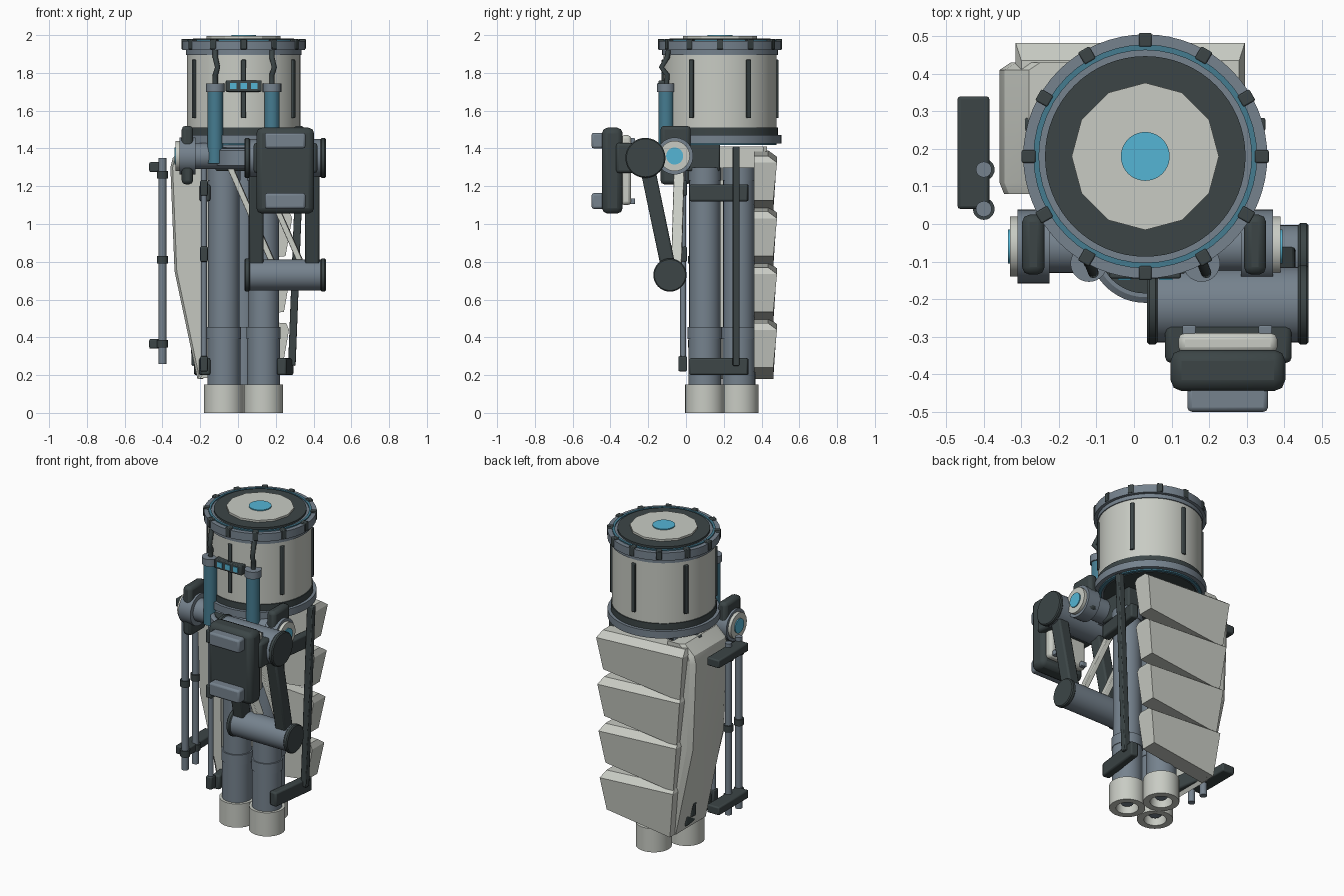
import bpy, bmesh, math
from math import radians, cos, sin
from mathutils import Matrix, Vector

cube = bpy.data.objects.get("Cube")
if cube:
    bpy.data.objects.remove(cube, do_unlink=True)


def material(name, r, g, b):
    m = bpy.data.materials.new(name)
    m.use_nodes = True
    m.diffuse_color = (r, g, b, 1)
    node = next(n for n in m.node_tree.nodes if n.type == 'BSDF_PRINCIPLED')
    node.inputs["Base Color"].default_value = (r, g, b, 1)
    return m


WHITE = material("warm_white", .58, .60, .55)
STEEL = material("blue_steel", .18, .225, .27)
DARK = material("dark_grey", .045, .06, .062)
TEAL = material("teal", .06, .2, .28)
CYAN = material("bright_cyan", .09, .46, .66)
CX, CY = .03, .18   # drum axis
made = []


def finish(name, bm, mat, matrix=None, bevel=0):
    if matrix:
        bm.transform(matrix)
    bmesh.ops.recalc_face_normals(bm, faces=bm.faces)
    me = bpy.data.meshes.new(name)
    bm.to_mesh(me)
    bm.free()
    me.materials.append(mat)
    ob = bpy.data.objects.new(name, me)
    bpy.context.collection.objects.link(ob)
    if bevel:
        mod = ob.modifiers.new("bevel", 'BEVEL')
        mod.width, mod.segments = bevel, 2
    made.append(ob)
    return ob


def lathe(name, profile, mat, loc=(0, 0, 0), axis='Z', sides=48):
    bm = bmesh.new()
    vs = [bm.verts.new((r, 0, z)) for r, z in profile]
    es = [bm.edges.new(p) for p in zip(vs, vs[1:])]
    bmesh.ops.spin(bm, geom=vs + es, cent=(0, 0, 0), axis=(0, 0, 1),
                   angle=2 * math.pi, steps=sides)
    bmesh.ops.remove_doubles(bm, verts=bm.verts, dist=1e-5)
    turn = Matrix.Rotation(radians(90), 4, 'Y') if axis == 'X' else Matrix()
    return finish(name, bm, mat, Matrix.Translation(loc) @ turn)


def rod(name, a, b, r, mat, loc=(0, 0, 0), axis='Z', sides=40):
    return lathe(name, [(0, a), (r, a), (r, b), (0, b)], mat, loc, axis, sides)


def ring(name, a, b, r0, r1, mat):
    return lathe(name, [(r0, a), (r1, a), (r1, b), (r0, b), (r0, a)], mat, (CX, CY, 0))


def box(name, lo, hi, mat, bevel=0, matrix=None):
    lo, hi = Vector(lo), Vector(hi)
    bm = bmesh.new()
    bmesh.ops.create_cube(bm, size=1)
    fit = Matrix.Translation((lo + hi) / 2) @ Matrix.Diagonal((*(hi - lo), 1))
    bm.transform(fit)
    return finish(name, bm, mat, matrix, bevel)


def beam(name, a, b, w, d, mat, bevel=0):
    """Bar from a to b, w wide and d deep."""
    a, b = Vector(a), Vector(b)
    rot = (b - a).to_track_quat('Z', 'Y').to_matrix().to_4x4()
    return box(name, (-w / 2, -d / 2, 0), (w / 2, d / 2, (b - a).length), mat, bevel,
               Matrix.Translation(a) @ rot)


def loft(name, rings, mat):
    """Solid through rings with equal point counts."""
    bm = bmesh.new()
    loops = [[bm.verts.new(p) for p in pts] for pts in rings]
    n = len(loops[0])
    for lo, hi in zip(loops, loops[1:]):
        for i in range(n):
            bm.faces.new((lo[i], lo[(i + 1) % n], hi[(i + 1) % n], hi[i]))
    bm.faces.new(loops[0])
    bm.faces.new(loops[-1])
    return finish(name, bm, mat)


# Drum
axis_at = (CX, CY, 0)
rod("drum_body", 1.44, 1.95, .3, WHITE, axis_at, sides=64)
rod("drum_base_ring", 1.425, 1.47, .325, STEEL, axis_at, sides=64)
rod("drum_dark_band", 1.47, 1.51, .306, DARK, axis_at, sides=64)
rod("drum_upper_band", 1.895, 1.92, .306, STEEL, axis_at, sides=64)
rod("drum_top_ring", 1.92, 1.97, .325, STEEL, axis_at, sides=64)
ring("top_light_ring", 1.965, 1.977, .283, .298, TEAL)
rod("top_plate", 1.96, 1.982, .267, DARK, axis_at, sides=64)
rod("top_facet_plate", 1.97, 1.994, .196, WHITE, axis_at, sides=12)
rod("top_light", 1.98, 2.0, .065, CYAN, axis_at)
rod("drum_underside", 1.418, 1.43, .27, DARK, axis_at, sides=64)
ring("under_light_ring", 1.417, 1.43, .28, .3, TEAL)
for i in range(12):
    spin = Matrix.Translation(axis_at) @ Matrix.Rotation(radians(30 * i), 4, 'Z')
    box("ring_tab", (.292, -.017, 1.925), (.329, .017, 1.98), DARK, .004, spin)
    if i % 2:
        box("drum_strip", (.29, -.013, 1.56), (.31, .013, 1.87), DARK, .004, spin)

# Front canisters, hoses and indicator
for x in (-.12, .18):
    rod("canister", 1.32, 1.71, .041, TEAL, (x, -.105, 0))
    rod("canister_cap", 1.70, 1.745, .049, STEEL, (x, -.105, 0))
    cu = bpy.data.curves.new("hose", 'CURVE')
    cu.dimensions, cu.bevel_depth, cu.use_fill_caps = '3D', .014, True
    sp = cu.splines.new('POLY')
    path = [(0, -.105, 1.73), (0, -.1, 1.79), (.012, -.13, 1.83), (0, -.1, 1.88), (0, -.09, 1.93)]
    sp.points.add(len(path) - 1)
    for p, q in zip(sp.points, path):
        p.co = (x + q[0], q[1], q[2], 1)
    cu.materials.append(DARK)
    bpy.context.collection.objects.link(bpy.data.objects.new("hose", cu))
box("indicator_panel", (-.065, -.145, 1.7), (.125, -.1, 1.76), DARK, .005)
for x in (-.025, .03, .085):
    box("indicator_light", (x - .017, -.149, 1.714), (x + .017, -.142, 1.746), CYAN)

# Three thruster tubes
for x, y in ((-.075, .1), (.135, .1), (CX, .28)):
    lathe("nozzle", [(0, .06), (.06, .06), (.065, 0), (.104, 0), (.104, .15), (0, .15)], WHITE, (x, y, 0))
    rod("nozzle_core", .03, .07, .035, STEEL, (x, y, 0))
    rod("nozzle_inner", .055, .064, .059, DARK, (x, y, 0))
    lathe("tube", [(0, .14), (.087, .14), (.087, .39), (.091, .39), (.091, .455), (.083, .455),
                   (.083, 1.23), (.087, 1.23), (.087, 1.3), (0, 1.3)], STEEL, (x, y, 0))
box("neck_block", (-.12, -.06, 1.28), (.19, .18, 1.43), DARK, .01)

# Side rails and clamps
for s in (1, -1):
    for z in (.2, 1.12):
        beam("rail_clamp", (CX + s * .2, .02, z + .045), (CX + s * .24, .33, z + .045), .05, .09, DARK, .01)
    beam("side_rail", (CX + s * .255, .265, .25), (CX + s * .3, .265, 1.41), .035, .04, DARK, .005)
rod("front_rod", .26, 1.3, .016, STEEL, (-.18, -.015, 0), sides=16)
for z in (.22, .8, 1.15):
    box("front_rod_clip", (-.2, -.04, z), (-.16, .005, z + .08), DARK, .006)

# Twin poles with brackets
for y in (.04, .145):
    rod("pole", .26, 1.35, .021, STEEL, (-.4, y, 0), sides=20)
    for z in (.345, .79, 1.24):
        rod("pole_collar", z, z + .04, .029, DARK, (-.4, y, 0), sides=20)
for z in (.34, 1.275):
    box("pole_bracket", (-.47, .04, z), (-.385, .34, z + .052), DARK, .008)

# Hip joint
lathe("hip_turntable", [(0, 1.31), (.15, 1.31), (.15, 1.39), (.135, 1.4), (0, 1.4)], STEEL, (CX, -.06, 0))
rod("hip_turntable_top", 1.39, 1.405, .125, DARK, (CX, -.06, 0))
hip = (0, -.06, 1.36)
rod("hip_axle", -.24, .31, .07, STEEL, hip, 'X')
for s, a in ((-1, .225), (1, .285)):
    for name, t0, t1, r, m in (("hip_hub", 0, .085, .098, STEEL), ("hip_dial", .08, .105, .08, WHITE),
                               ("hip_light", .1, .111, .045, CYAN)):
        lo, hi = sorted((s * (a + t0), s * (a + t1)))
        rod(name, lo, hi, r, m, hip, 'X')
box("left_hip_guard", (.293, -.135, 1.29), (.352, .025, 1.52), DARK, .02)
box("right_hip_guard", (-.298, -.135, 1.21), (-.238, .025, 1.52), DARK, .02)

# Folded front arm
for name, y, z, r in (("upper_roller", -.215, 1.35, .1), ("lower_roller", -.085, .73, .082)):
    rod(name, .05, .45, r, STEEL, (0, y, z), 'X')
    for x in (.035, .437):
        lathe(name + "_cap", [(0, x), (r, x), (r + .006, x + .006), (r + .006, x + .022), (r, x + .028), (0, x + .028)],
              DARK, (0, y, z), 'X')
for x in (.097, .393):
    beam("arm_beam", (x, -.215, 1.35), (x, -.085, .73), .075, .078, DARK, .01)
for x in (-.05, .1):
    beam("diagonal_strut", (x, -.035, 1.32), (x + .235, -.05, .79), .055, .03, WHITE, .004)

# Front box
box("box_body", (.097, -.445, 1.055), (.403, -.335, 1.51), DARK, .03)
box("box_back_plate", (.118, -.345, 1.1), (.382, -.29, 1.47), WHITE, .018)
box("box_mount", (.083, -.37, 1.27), (.42, -.25, 1.43), DARK, .015)
for z in (1.08, 1.4):
    box("box_pad", (.142, -.5, z), (.357, -.43, z + .083), STEEL, .012)
    for x in (.147, .35):
        box("box_bolt", (x - .018, -.3, z + .025), (x + .018, -.27, z + .055), STEEL, .004)

# Back plates, tapering in overlapping steps
for i in range(4):
    t = i / 3
    top = 1.36 - .295 * i
    xr, xl = .295 - .025 * t, -.315 + .07 * t

    def level(z, drop, inset, y):
        a, b = xl + inset, xr - inset
        return [(a, .36, z + drop), (b, .36, z), (b, y, z), (a, y, z + drop)]
    loft("back_plate", [level(top - .235, -.06, .035, .462), level(top - .035, .03, 0, .482),
                        level(top, .03, .015, .435)], WHITE)

# Side panel
outline = [(-.2, .2), (-.215, .18), (-.336, .75), (-.358, 1.3), (-.345, 1.35), (-.28, 1.41), (-.2, 1.41)]
loft("side_panel", [[(x + .012, .08 + .03 * (z < .5), z) for x, z in outline],
                    [(x, .11, z) for x, z in outline],
                    [(x, .41, z) for x, z in outline],
                    [(x + .03, .43, z) for x, z in outline]], WHITE)

bpy.ops.object.select_all(action='DESELECT')
for ob in made:
    ob.select_set(True)
bpy.context.view_layer.objects.active = made[0]
bpy.ops.object.shade_smooth_by_angle(angle=radians(28))
